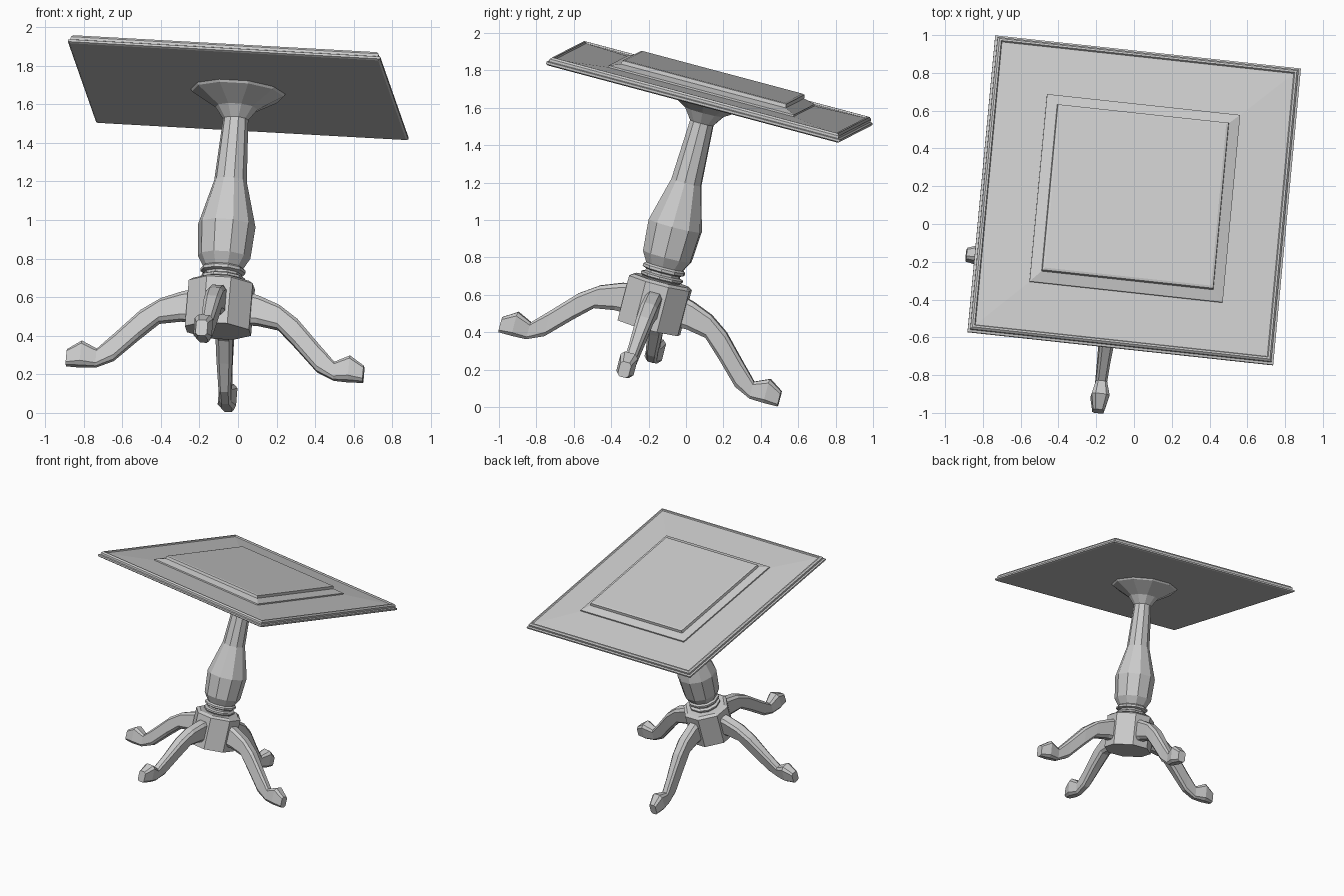
import bpy, bmesh, math
from mathutils import Matrix, Vector

if "Cube" in bpy.data.objects:
    bpy.data.objects.remove(bpy.data.objects["Cube"])

# The whole table leans: local frame whose origin is the centre of the top's underside
ux = Vector((0.993, -0.1076, -0.0553)).normalized()
uy = Vector((0.095, 0.962, -0.2566))
uy = (uy - ux * uy.dot(ux)).normalized()
uz = ux.cross(uy)
FRAME = Matrix.Translation((0, 0.122, 1.665)) @ Matrix((ux, uy, uz)).transposed().to_4x4()


def loft(name, rings, turn=0):
    """Skin a list of equal-length rings, cap both ends, place in the leaning frame."""
    bm = bmesh.new()
    loops = [[bm.verts.new(p) for p in ring] for ring in rings]
    n = len(loops[0])
    for a, b in zip(loops, loops[1:]):
        for i in range(n):
            j = (i + 1) % n
            bm.faces.new((a[i], a[j], b[j], b[i]))
    bm.faces.new(loops[0])
    bm.faces.new(loops[-1])
    bmesh.ops.recalc_face_normals(bm, faces=bm.faces)
    me = bpy.data.meshes.new(name)
    bm.to_mesh(me)
    bm.free()
    ob = bpy.data.objects.new(name, me)
    bpy.context.collection.objects.link(ob)
    ob.matrix_world = FRAME @ Matrix.Rotation(turn, 4, 'Z')
    return ob


def square(h, z):
    return [(-h, -h, z), (h, -h, z), (h, h, z), (-h, h, z)]


def circle(r, z, n=10):
    return [(r * math.cos(math.tau * i / n), r * math.sin(math.tau * i / n), z) for i in range(n)]


def chamfered(w, h, c, d):
    """Rectangle of half sizes w, h with corners cut by c, d."""
    return [(w, -h + d), (w, h - d), (w - c, h), (-w + c, h),
            (-w, h - d), (-w, -h + d), (-w + c, -h), (w - c, -h)]


# Table top: moulded rim, gently sloped field, raised centre panel
TOP = [(.805, 0), (.815, .006), (.815, .018), (.803, .022), (.803, .036), (.793, .047),
       (.783, .047), (.778, .038), (.515, .05), (.515, .06), (.458, .08),
       (.455, .1), (.443, .104)]
loft("table_top", [square(h, z) for h, z in TOP])

# Turned column with flared head and ringed collar
COLUMN = [(.247, 0), (.24, -.012), (.11, -.09), (.066, -.15), (.085, -.48), (.15, -.72),
          (.137, -.89), (.105, -.945), (.118, -.955), (.118, -.97), (.097, -.978),
          (.097, -.99), (.118, -.998), (.118, -1.01), (.105, -1.018), (.105, -1.045)]
loft("column", [circle(r, z) for r, z in COLUMN])

# Eight-sided hub block that carries the legs
HUB = [(.145, -1.022), (.167, -1.037), (.167, -1.285)]
loft("hub_block", [[(x, y, z) for x, y in chamfered(r, r, r * .62, r * .62)] for r, z in HUB])

# Four curved legs: distance out, top height, bottom height, half width
LEG = [(.12, -1.07, -1.24, .045), (.2, -1.091, -1.24, .045), (.31, -1.134, -1.258, .045),
       (.41, -1.203, -1.352, .042), (.53, -1.328, -1.472, .033), (.62, -1.42, -1.513, .03),
       (.70, -1.384, -1.515, .048), (.775, -1.432, -1.515, .03)]
leg_rings = []
for r, top, bot, w in LEG:
    mid, h = (top + bot) / 2, (top - bot) / 2
    leg_rings.append([(r, x, mid + z) for x, z in chamfered(w, h, w * .4, h * .3)])
for i, side in enumerate(("right", "back", "left", "front")):
    loft(side + "_leg", leg_rings, i * math.pi / 2)
